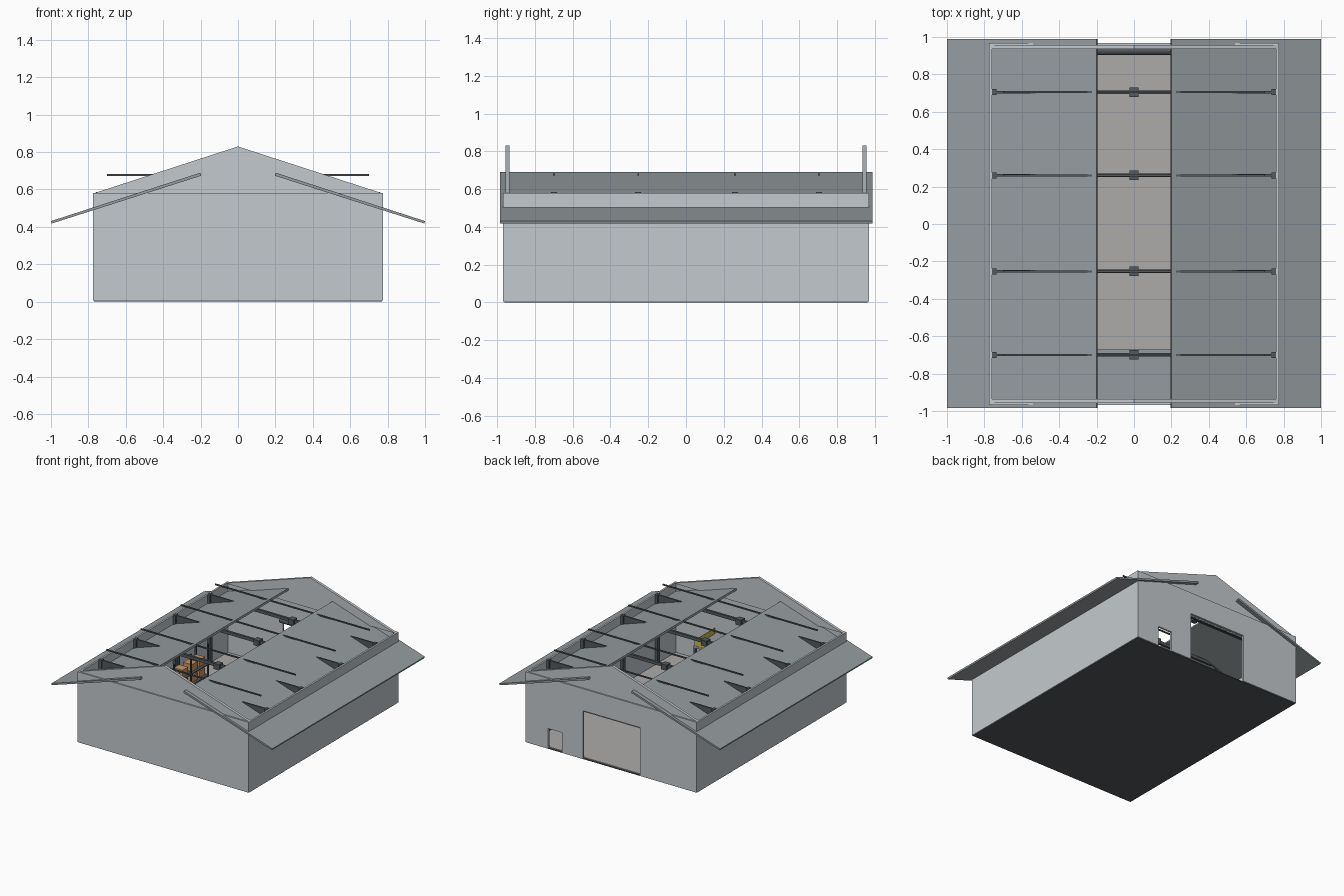
import bpy
import math

if "Cube" in bpy.data.objects:
    bpy.data.objects.remove(bpy.data.objects["Cube"])


def material(name, color):
    m = bpy.data.materials.new(name)
    m.diffuse_color = (*color, 1)
    m.use_nodes = True
    m.node_tree.nodes["Principled BSDF"].inputs["Base Color"].default_value = m.diffuse_color
    return m


DARK = material("dark_steel", (0.09, 0.10, 0.11))
SHEET = material("roof_sheet", (0.30, 0.33, 0.35))
WALL = material("wall_panel", (0.55, 0.59, 0.62))
CONCRETE = material("concrete", (0.42, 0.40, 0.40))
CARD = material("cardboard", (0.60, 0.30, 0.13))
YELLOW = material("safety_yellow", (0.60, 0.50, 0.06))


def make(name, verts, faces, mat):
    me = bpy.data.meshes.new(name)
    me.from_pydata(verts, [], faces)
    me.materials.append(mat)
    ob = bpy.data.objects.new(name, me)
    bpy.context.collection.objects.link(ob)
    return ob


def prism(name, profile, y0, y1, mat):
    """Extrude a counter-clockwise x-z profile along y."""
    n = len(profile)
    verts = [(x, y, z) for y in (y0, y1) for x, z in profile]
    faces = [tuple(range(n)), tuple(range(2 * n - 1, n - 1, -1))]
    faces += [(i, i + n, (i + 1) % n + n, (i + 1) % n) for i in range(n)]
    return make(name, verts, faces, mat)


def box(name, x0, x1, y0, y1, z0, z1, mat):
    return prism(name, [(x0, z0), (x1, z0), (x1, z1), (x0, z1)], y0, y1, mat)


def mirrored(profile):
    return [(-x, z) for x, z in reversed(profile)]


# Floor
box("base_slab", -0.77, 0.77, -0.96, 0.96, 0, 0.006, DARK)
box("floor", -0.757, 0.757, -0.95, 0.95, 0.006, 0.012, CONCRETE)

# Walls, with a loading door and a small door at the back
box("front_wall", -0.775, 0.775, -0.968, -0.953, 0.006, 0.58, WALL)
back = [(-0.775, 0.006), (-0.26, 0.006), (-0.26, 0.40), (0.255, 0.40), (0.255, 0.006),
        (0.445, 0.006), (0.445, 0.17), (0.57, 0.17), (0.57, 0.006), (0.775, 0.006),
        (0.775, 0.58), (-0.775, 0.58)]
prism("back_wall", back, 0.953, 0.968, WALL)
for side, s in (("left", -1), ("right", 1)):
    xs = sorted((s * 0.775, s * 0.76))
    box(side + "_wall", *xs, -0.953, 0.953, 0.006, 0.58, WALL)

# Gables
gable = [(-0.77, 0.58), (0.77, 0.58), (0, 0.83)]
prism("front_gable", gable, -0.957, -0.935, WALL)
prism("back_gable", gable, 0.935, 0.957, WALL)

# Roof panels, open along the ridge
roof = [(0.196, 0.674), (0.996, 0.418), (1.0, 0.431), (0.2, 0.69)]
prism("right_roof_panel", roof, -0.985, 0.988, SHEET)
prism("left_roof_panel", mirrored(roof), -0.985, 0.988, SHEET)

# Frames: columns, haunches, lower beam, upper purlin and centre plate
haunch = [(0.52, 0.572), (0.745, 0.46), (0.745, 0.584), (0.52, 0.584)]
for i, y in enumerate((-0.70, -0.253, 0.26, 0.705)):
    n = f"_{i + 1}"
    for side, s in (("left", -1), ("right", 1)):
        xs = sorted((s * 0.735, s * 0.76))
        box(side + "_column" + n, *xs, y - 0.016, y + 0.016, 0.012, 0.586, DARK)
        prism(side + "_haunch" + n, haunch if s > 0 else mirrored(haunch),
              y - 0.006, y + 0.006, DARK)
    box("lower_beam" + n, -0.54, 0.54, y - 0.009, y + 0.009, 0.555, 0.58, DARK)
    box("upper_beam" + n, -0.70, 0.70, y - 0.005, y + 0.005, 0.672, 0.682, DARK)
    box("centre_plate" + n, -0.025, 0.025, y - 0.025, y + 0.025, 0.54, 0.586, DARK)

# Rolled-up shutter over the loading door
for k in range(4):
    z = 0.385 + 0.008 * k
    box(f"shutter_slat_{k + 1}", -0.26, 0.255, 0.945 + 0.002 * (k % 2), 0.952, z, z + 0.007, SHEET)
bpy.ops.mesh.primitive_cylinder_add(vertices=16, radius=0.022, depth=0.52,
                                    location=(0, 0.925, 0.42), rotation=(0, math.pi / 2, 0))
roller = bpy.context.object
roller.name = "shutter_roller"
roller.data.materials.append(DARK)

# Mezzanine at the front with yellow guards
box("mezzanine_deck", -0.40, 0.40, -0.953, -0.67, 0.25, 0.27, SHEET)
for side, s in (("left", -1), ("right", 1)):
    xs = sorted((s * 0.385, s * 0.40))
    box(side + "_mezzanine_post", *xs, -0.69, -0.67, 0.012, 0.25, DARK)
    xs = sorted((s * 0.388, s * 0.394))
    box(side + "_guard", *xs, -0.93, -0.675, 0.27, 0.315, YELLOW)
    xs = sorted((s * 0.30, s * 0.394))
    box(side + "_front_guard", *xs, -0.678, -0.672, 0.27, 0.315, YELLOW)

# Storage rack with cartons along the left wall
for y in (0.0, 0.22, 0.44):
    for x in (-0.70, -0.59):
        box("rack_post", x, x + 0.012, y, y + 0.012, 0.012, 0.32, DARK)
for z in (0.06, 0.15):
    box("rack_shelf", -0.70, -0.578, 0.0, 0.452, z, z + 0.008, DARK)
    for y in (0.04, 0.14, 0.26, 0.36):
        box("carton", -0.68, -0.60, y, y + 0.07, z + 0.008, z + 0.065, CARD)
